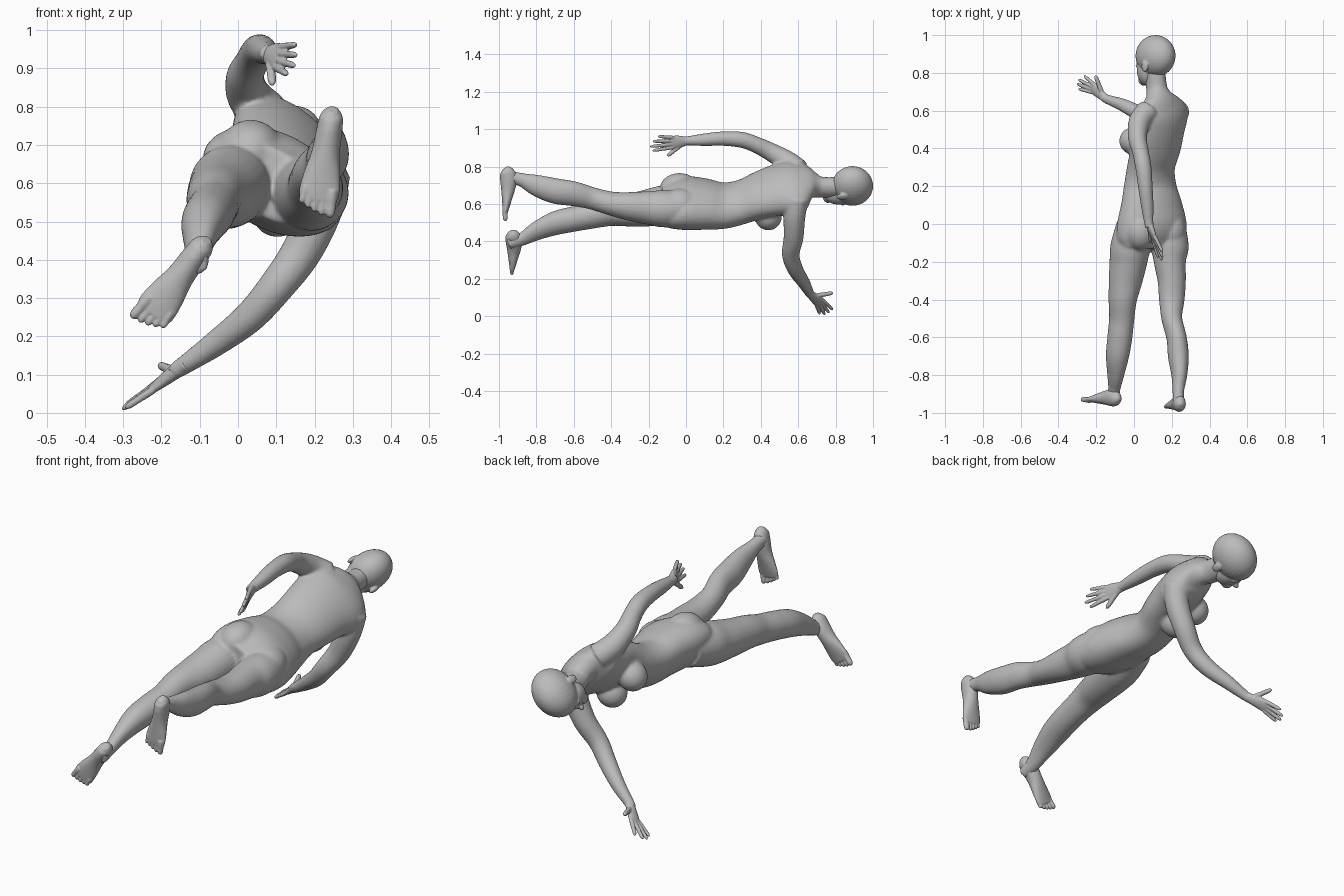
import bpy, bmesh, math
from mathutils import Vector, Matrix

if "Cube" in bpy.data.objects:
    bpy.data.objects.remove(bpy.data.objects["Cube"])

skin = bpy.data.materials.new("plain_grey")
skin.diffuse_color = (0.5, 0.5, 0.5, 1)
skin.use_nodes = True
skin.node_tree.nodes["Principled BSDF"].inputs["Base Color"].default_value = skin.diffuse_color


def axes(deg):
    """Side and front directions of a body rolled about its long axis."""
    t = math.radians(deg)
    return (Vector((-math.cos(t), 0, math.sin(t))),
            Vector((-math.sin(t), 0, -math.cos(t))))


def spline(rows, steps=4):
    """Catmull-Rom interpolation through section rows."""
    out = []
    for i in range(len(rows) - 1):
        p0, p1, p2, p3 = (rows[max(0, min(len(rows) - 1, j))] for j in range(i - 1, i + 3))
        for k in range(steps):
            t = k / steps
            out.append([0.5 * (2 * b + (c - a) * t + (2 * a - 5 * b + 4 * c - d) * t * t
                               + (3 * b - a - 3 * c + d) * t ** 3)
                        for a, b, c, d in zip(p0, p1, p2, p3)])
    return out + [list(rows[-1])]


def loft(bm, rows, side=None, n=24):
    """Closed tube through rows of x, y, z, half width, half depth(, roll)."""
    rows = spline(rows)
    pts = [Vector(r[:3]) for r in rows]
    rings = []
    for i, r in enumerate(rows):
        tan = (pts[min(i + 1, len(pts) - 1)] - pts[max(i - 1, 0)]).normalized()
        s = side if side else axes(r[5])[0]
        s = (s - tan * s.dot(tan)).normalized()
        f = s.cross(tan)
        rings.append([bm.verts.new(pts[i] + s * r[3] * math.cos(2 * math.pi * k / n)
                                   + f * r[4] * math.sin(2 * math.pi * k / n)) for k in range(n)])
    faces = [bm.faces.new(rings[0]), bm.faces.new(rings[-1][::-1])]
    for a, b in zip(rings, rings[1:]):
        for k in range(n):
            faces.append(bm.faces.new((a[k], b[k], b[(k + 1) % n], a[(k + 1) % n])))
    bmesh.ops.recalc_face_normals(bm, faces=faces)


def ball(bm, centre, radii, deg=45):
    """Ellipsoid with radii along side, front and body length."""
    s, f = axes(deg)
    m = Matrix((s * radii[0], f * radii[1], Vector((0, radii[2], 0)))).transposed().to_4x4()
    if m.determinant() < 0:
        m = m @ Matrix.Scale(-1, 4, (1, 0, 0))
    bmesh.ops.create_uvsphere(bm, u_segments=32, v_segments=18, radius=1,
                              matrix=Matrix.Translation(centre) @ m)


def digit(bm, a, b, r):
    """Finger or toe with a rounded tip."""
    a, b = Vector(a), Vector(b)
    rows = [(*a.lerp(b, t), r * w, r * w) for t, w in
            ((0, 1), (.3, 1.05), (.5, .95), (.8, .9), (.94, .65), (1, .2))]
    loft(bm, rows, (b - a).orthogonal(), 12)


def finish(name, bm, voxel, smooth):
    """Fuse the overlapping shells into one smooth surface."""
    me = bpy.data.meshes.new(name)
    bm.to_mesh(me)
    bm.free()
    ob = bpy.data.objects.new(name, me)
    bpy.context.collection.objects.link(ob)
    me.materials.append(skin)
    rm = ob.modifiers.new("fuse", 'REMESH')
    rm.mode = 'VOXEL'
    rm.voxel_size = voxel
    rm.use_smooth_shade = True
    sm = ob.modifiers.new("soften", 'SMOOTH')
    sm.factor, sm.iterations = 0.5, smooth
    bpy.context.view_layer.objects.active = ob
    ob.select_set(True)
    for m in ("fuse", "soften"):
        bpy.ops.object.modifier_apply(modifier=m)
    bpy.ops.object.shade_smooth()
    ob.select_set(False)


def same(rows):
    return [(x, y, z, r, r) for x, y, z, r in rows]


# Torso and neck
bm = bmesh.new()
loft(bm, [(.085, -.13, .60, .17, .085, 28), (.088, -.08, .60, .195, .105, 28),
          (.095, 0, .605, .198, .125, 28), (.093, .1, .60, .178, .118, 32),
          (.085, .2, .592, .155, .105, 36), (.09, .3, .612, .142, .10, 40),
          (.115, .4, .65, .155, .10, 43), (.127, .5, .677, .17, .105, 45),
          (.14, .58, .692, .178, .098, 45), (.14, .64, .705, .14, .075, 45),
          (.13, .68, .70, .08, .06, 45), (.12, .72, .69, .054, .058, 45),
          (.11, .82, .69, .052, .058, 45)], n=36)
side, front = axes(45)
for s in (-1, 1):
    # Breasts and buttocks
    ball(bm, Vector((.115, .44, .652)) + side * .08 * s + front * .09, (.07, .075, .072))
    hs, hf = axes(28)
    ball(bm, Vector((.09, -.035, .60)) + hs * .088 * s - hf * .045, (.085, .085, .105), 28)

# Legs
loft(bm, [(.18, .0, .575, .09, .095, 18), (.19, -.12, .575, .1, .1, 18), (.19, -.2, .58, .085, .09, 15),
          (.2, -.3, .588, .075, .077, 15), (.2, -.4, .603, .068, .064, 12), (.2, -.5, .63, .055, .06, 10),
          (.225, -.6, .655, .053, .067, 10), (.235, -.7, .67, .055, .069, 10),
          (.24, -.8, .70, .042, .058, 10), (.235, -.88, .73, .031, .037, 10),
          (.235, -.95, .745, .031, .034, 10)])
loft(bm, [(0, .0, .62, .09, .095, 30), (-.02, -.12, .595, .105, .105, 30), (-.03, -.2, .58, .1, .1, 32),
          (-.045, -.3, .568, .09, .088, 32), (-.06, -.4, .56, .074, .079, 34),
          (-.065, -.5, .538, .065, .071, 35), (-.075, -.6, .52, .065, .069, 35),
          (-.088, -.7, .497, .059, .066, 35), (-.098, -.8, .455, .041, .053, 35),
          (-.105, -.88, .41, .029, .037, 35), (-.107, -.95, .39, .03, .034, 35)])

# Arms
loft(bm, same([(.075, .6, .78, .062), (.03, .545, .825, .058), (.018, .46, .875, .05), (.035, .38, .915, .044),
               (.05, .3, .943, .043), (.06, .2, .95, .039), (.07, .1, .944, .034),
               (.077, .02, .939, .026), (.082, -.02, .937, .024)]), Vector((1, 0, 0)))
loft(bm, same([(.235, .595, .63, .06), (.215, .58, .53, .058), (.165, .575, .42, .053), (.1, .56, .33, .047),
               (.03, .585, .25, .042), (-.06, .63, .18, .034), (-.14, .66, .125, .025),
               (-.17, .675, .105, .022)]), Vector((0, 1, 0)))
finish("body", bm, .0075, 7)

# Head
bm = bmesh.new()
skull = Vector((.114, .89, .697))
ball(bm, skull, (.09, .12, .11))
ball(bm, skull + front * .05 + Vector((0, -.075, 0)), (.066, .062, .085))
ball(bm, skull + front * .085 + Vector((0, -.13, 0)), (.032, .03, .028))
ball(bm, skull + front * .112 + Vector((0, -.092, 0)), (.013, .024, .016))
ball(bm, skull + front * .102 + Vector((0, -.075, 0)), (.010, .018, .035))
ball(bm, skull + front * .095 + Vector((0, -.122, 0)), (.022, .02, .010))
for s in (-1, 1):
    ball(bm, skull + side * .033 * s + front * .09 + Vector((0, -.052, 0)), (.02, .018, .011))
    ball(bm, skull + side * .086 * s - front * .005 + Vector((0, -.055, 0)), (.011, .021, .032))
finish("head", bm, .0045, 4)


# Feet: heel position on the sole, toe direction, sole lift toward the toes
def foot(name, heel, d, tilt, inner):
    bm = bmesh.new()
    heel, d = Vector(heel), Vector((d[0], tilt, d[1])).normalized()
    w = Vector((0, 1, 0)).cross(d).normalized() * inner
    up = Vector((0, 1, 0))
    up = (up - d * up.dot(d)).normalized()
    at = lambda t, u, h: heel + d * t * .28 + w * u + up * h
    loft(bm, [(*at(t, u, h), a, b) for t, u, h, a, b in (
        (0, 0, .03, .012, .016), (.06, 0, .038, .029, .036), (.2, 0, .046, .034, .046),
        (.42, 0, .038, .037, .037), (.62, 0, .027, .048, .026),
        (.78, 0, .018, .053, .017), (.86, 0, .014, .047, .012))], w)
    for u, end, r in ((.036, 1, .0145), (.014, .99, .011), (-.005, .97, .0105),
                      (-.023, .94, .010), (-.040, .905, .010)):
        digit(bm, at(.74, u * .9, .014), at(end, u * 1.05, .011), r)
    finish(name, bm, .0035, 3)


foot("right_foot", (.247, -.999, .79), (-.16, -.98), .08, -1)
foot("left_foot", (-.084, -.972, .448), (-.59, -.80), .12, 1)


# Hands: wrist, first and last knuckle, finger tips, thumb tip
def hand(name, wrist, k0, k1, tips, thumb):
    bm = bmesh.new()
    wrist, k0, k1, thumb = map(Vector, (wrist, k0, k1, thumb))
    mid, spread = (k0 + k1) / 2, (k1 - k0)
    half = spread.length / 2
    rows = [(*wrist.lerp(mid, t), w, h) for t, w, h in (
        (-.25, .022, .020), (.1, .024, .020), (.5, half + .004, .017),
        (.85, half + .008, .013), (1.08, half + .004, .009))]
    loft(bm, rows, spread.normalized())
    for i, tip in enumerate(tips):
        digit(bm, k0.lerp(k1, i / 3) * .9 + wrist * .1, tip, .0098)
    digit(bm, wrist.lerp(k1, .25), thumb, .0125)
    finish(name, bm, .003, 3)


hand("left_hand", (.077, .01, .938), (.112, -.07, .957), (.1, -.078, .9),
     [(.152, -.15, .962), (.153, -.178, .935), (.148, -.194, .907), (.128, -.18, .885)], (.09, -.1, .857))
hand("right_hand", (-.15, .665, .118), (-.225, .70, .057), (-.215, .745, .077),
     [(-.295, .715, .012), (-.303, .742, .009), (-.295, .765, .018), (-.265, .785, .035)], (-.205, .787, .125))
